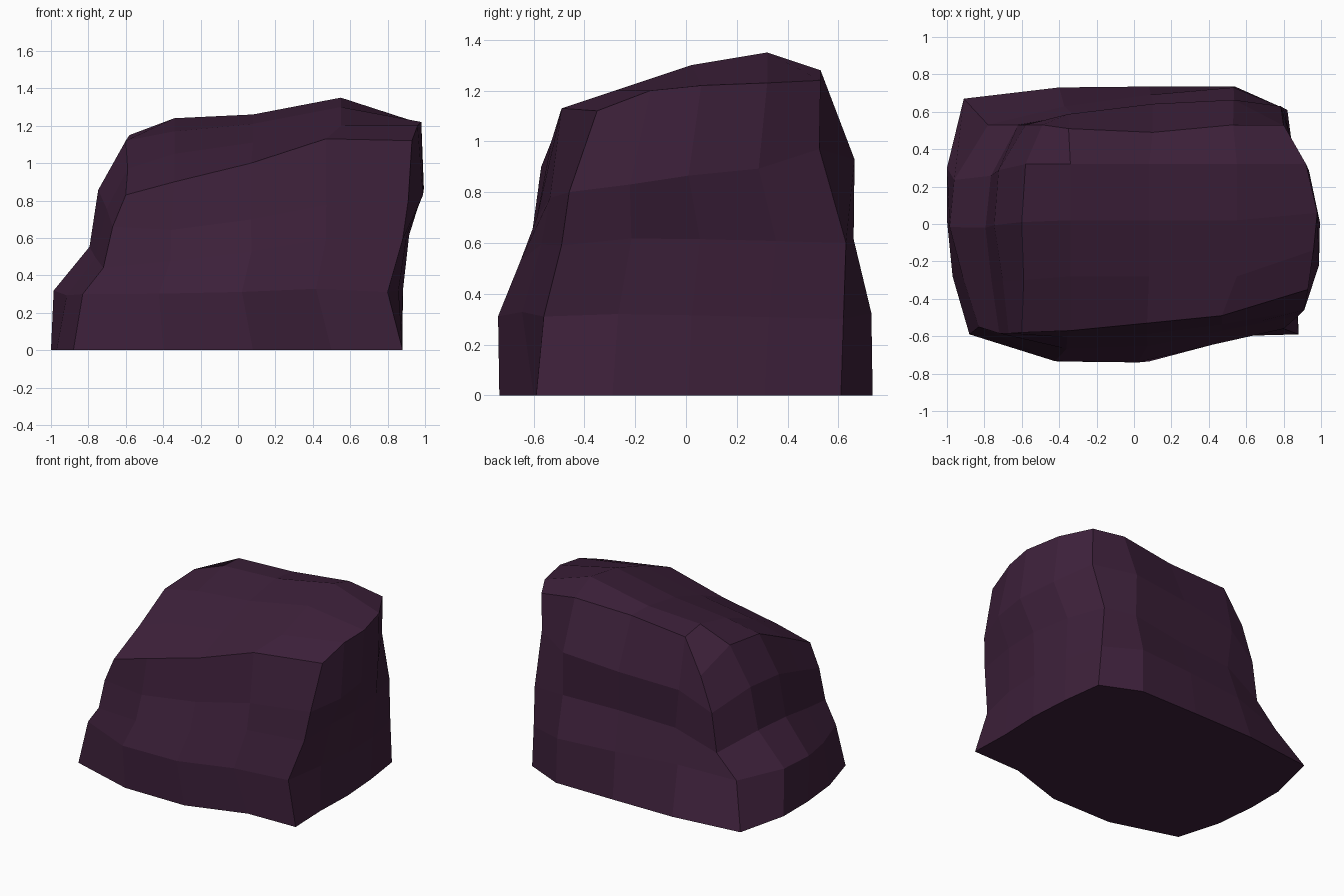
import bpy
from mathutils import Vector as V

if "Cube" in bpy.data.objects:
    bpy.data.objects.remove(bpy.data.objects["Cube"])

N = 4  # segments along every edge of the boulder block

# Upright corner edges, bottom to top: front left, front right, back right, back left
corners = [
    [(-.88, -.59, 0), (-.83, -.55, .30), (-.72, -.585, .44), (-.67, -.585, .66), (-.60, -.58, .83)],
    [(.88, -.59, 0), (.80, -.56, .31), (.88, -.49, .59), (.91, -.46, .80), (.93, -.35, 1.12)],
    [(.82, .61, 0), (.80, .62, .30), (.785, .63, .60), (.80, .525, .97), (.80, .53, 1.24)],
    [(-.91, .67, 0), (-.78, .53, .29), (-.62, .53, .45), (-.58, .53, .73), (-.49, .53, .98)],
]
# Inner points of the base outline, per side: front, right, back, left
base_mid = [
    [(-.40, -.735), (.08, -.735), (.50, -.60)],
    [(.87, -.29), (.88, .01), (.86, .31)],
    [(.54, .735), (.08, .735), (-.40, .73)],
    [(-1, .30), (-1, .02), (-.97, -.28)],
]
# Inner points of the upper rim, per side
rim_mid = [
    [(-.34, -.57, .90), (.07, -.53, 1.0), (.47, -.49, 1.13)],
    [(.96, -.14, 1.20), (.98, .06, 1.22), (.92, .32, 1.23)],
    [(.53, .53, 1.28), (.10, .49, 1.25), (-.35, .51, 1.22)],
    [(-.58, .32, 1.15), (-.60, .01, 1.12), (-.59, -.30, .97)],
]
# Outward swelling and sagging of each side at the three inner levels
outward = [V((0, -1, 0)), V((1, 0, 0)), V((0, 1, 0)), V((-1, 0, 0))]
swell = [(.06, .01, -.02), (.03, .01, .045), (.05, .0, .11), (.08, .04, .05)]
weight = [(1, 1, 1), (1.3, 1, .8), (1, 1.1, .5), (1, 1.1, .4)]
sag = [(0, 0, .05), (0, 0, .05), (0, 0, .06), (.03, 0, 0)]


def side_point(side, i, level):
    """Blend the four border curves of one side (Coons patch)."""
    a = [V(p) for p in corners[side]]
    b = [V(p) for p in corners[(side + 1) % 4]]
    if i == 0:
        return a[level]
    u, v = i / N, level / N
    low = V((*base_mid[side][i - 1], 0))
    high = V(rim_mid[side][i - 1])
    p = (a[level].lerp(b[level], u) + low.lerp(high, v)
         - a[0].lerp(b[0], u).lerp(a[N].lerp(b[N], u), v))
    if 0 < level < N:
        p += outward[side] * swell[side][level - 1] * weight[side][i - 1]
        p.z -= sag[side][level - 1]
    return p


# Side rings
R = 4 * N
verts = [side_point(s, i, k) for k in range(N + 1) for s in range(4) for i in range(N)]
faces = [tuple(reversed(range(R)))]
for k in range(N):
    for j in range(R):
        n = (j + 1) % R
        faces.append((k * R + j, k * R + n, (k + 1) * R + n, (k + 1) * R + j))

# Sloping top grid inside the rim
top = {}
for i in range(N):
    top[i, 0] = N * R + i
    top[N, i] = N * R + N + i
    top[N - i, N] = N * R + 2 * N + i
    top[0, N - i] = N * R + 3 * N + i
heights = [(1.05, 1.11, 1.20), (1.17, 1.21, 1.30), (1.24, 1.26, 1.35)]
for j, row in enumerate(heights):
    for i, z in enumerate(row):
        top[i + 1, j + 1] = len(verts)
        verts.append(V(((-.34, .08, .55)[i], (-.28, .02, .32)[j], z)))
for i in range(N):
    for j in range(N):
        faces.append((top[i, j], top[i + 1, j], top[i + 1, j + 1], top[i, j + 1]))

mesh = bpy.data.meshes.new("boulder")
mesh.from_pydata(verts, [], faces)
mesh.update()
boulder = bpy.data.objects.new("boulder", mesh)
bpy.context.collection.objects.link(boulder)

# Dark plum stone
stone = bpy.data.materials.new("plum_stone")
stone.diffuse_color = (.046, .0145, .042, 1)
stone.use_nodes = True
stone.node_tree.nodes["Principled BSDF"].inputs["Base Color"].default_value = stone.diffuse_color
mesh.materials.append(stone)
